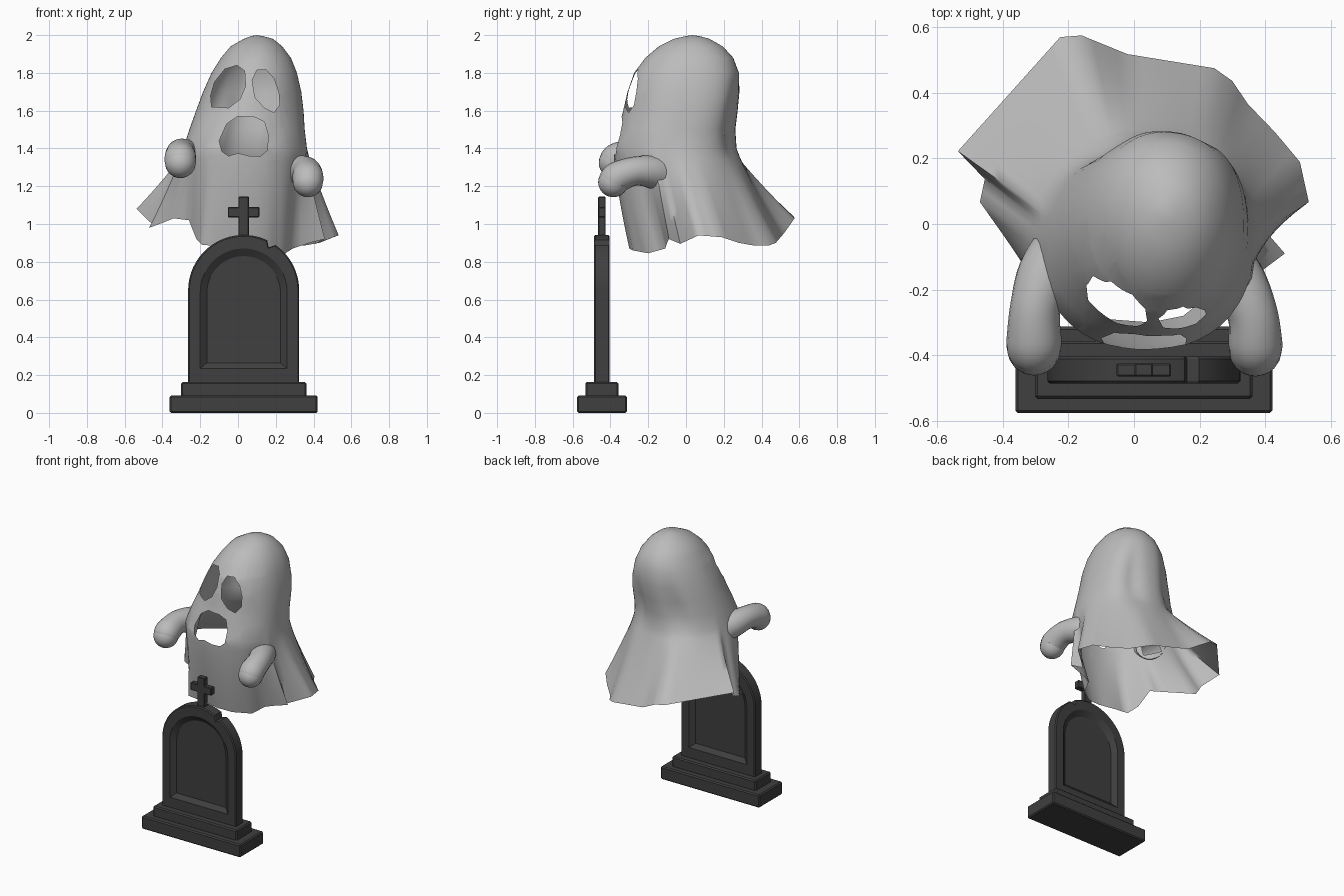
import bpy, bmesh, math
from mathutils import Vector
from mathutils.bvhtree import BVHTree

if "Cube" in bpy.data.objects:
    bpy.data.objects.remove(bpy.data.objects["Cube"])


def material(name, rgb):
    m = bpy.data.materials.new(name)
    m.diffuse_color = (*rgb, 1)
    m.use_nodes = True
    m.node_tree.nodes["Principled BSDF"].inputs["Base Color"].default_value = m.diffuse_color
    return m


SHEET = material("pale_sheet", (0.5, 0.5, 0.5))
STONE = material("dark_stone", (0.05, 0.05, 0.05))


def finish(bm, name, mat, smooth=None):
    me = bpy.data.meshes.new(name)
    bm.to_mesh(me)
    bm.free()
    ob = bpy.data.objects.new(name, me)
    bpy.context.collection.objects.link(ob)
    me.materials.append(mat)
    if smooth:
        bpy.ops.object.select_all(action='DESELECT')
        ob.select_set(True)
        bpy.context.view_layer.objects.active = ob
        bpy.ops.object.shade_smooth_by_angle(angle=math.radians(smooth))


def box(name, lo, hi, bevel):
    bm = bmesh.new()
    bmesh.ops.create_cube(bm, size=1)
    for v in bm.verts:
        v.co = Vector([(a + b) / 2 + c * (b - a) for a, b, c in zip(lo, hi, v.co)])
    bmesh.ops.bevel(bm, geom=bm.edges[:], offset=bevel, segments=1, affect='EDGES')
    finish(bm, name, STONE)


def bridge(bm, a, b):
    n = len(a)
    for i in range(n):
        j = (i + 1) % n
        bm.faces.new((a[i], a[j], b[j], b[i]))


# ---- gravestone: stepped plinth, arched slab, cross ----
SX, SY = 0.03, -0.445
box("plinth_bottom", (SX - .392, SY - .132, 0), (SX + .392, SY + .132, .092), .008)
box("plinth_top", (SX - .332, SY - .088, .085), (SX + .332, SY + .088, .163), .008)


def arch(bm, half, bottom, spring, y, notch=0):
    pts = [(-half, bottom), (half, bottom)]
    for i in range(37):
        r = half - (notch if i == 12 else 0)
        a = math.radians(i * 5)
        pts.append((r * math.cos(a), spring + r * math.sin(a)))
    return [bm.verts.new((SX + x, y, z)) for x, z in pts]


bm = bmesh.new()
sides = []
for s in (-1, 1):
    rim0 = arch(bm, .294, .15, .648, SY + s * .034, .03)
    rim1 = arch(bm, .287, .15, .648, SY + s * .041, .03)
    lip = arch(bm, .23, .235, .64, SY + s * .041)
    panel = arch(bm, .195, .265, .635, SY + s * .015)
    for a, b in ((rim0, rim1), (rim1, lip), (lip, panel)):
        bridge(bm, a, b)
    bm.faces.new(panel)
    sides.append(rim0)
bridge(bm, *sides)
bmesh.ops.recalc_face_normals(bm, faces=bm.faces[:])
finish(bm, "headstone", STONE, 25)

box("cross_upright", (SX - .028, SY - .02, .92), (SX + .028, SY + .02, 1.145), .004)
box("cross_bar", (SX - .083, SY - .0195, 1.035), (SX + .083, SY + .0195, 1.09), .004)

# ---- ghost sheet: oval sections above, blending to a ragged hem ----
# z, x min, x max, y min, y max, squareness of front and of back right
SECTIONS = [
    (1.995, .07, .13, 0, .07, 1, 1), (1.98, .03, .185, -.065, .125, 1, 1),
    (1.94, -.04, .235, -.145, .195, 1, .95), (1.88, -.09, .28, -.215, .25, 1, .9),
    (1.80, -.14, .312, -.275, .28, 1, .82), (1.70, -.185, .335, -.31, .283, 1, .78),
    (1.60, -.222, .347, -.333, .274, 1, .78), (1.50, -.258, .353, -.36, .262, .95, .82),
    (1.40, -.29, .365, -.385, .268, .9, .9)]
HEM = [
    (.05, -.30, .87), (.15, -.28, .86), (.25, -.20, .845), (.29, -.11, .87),
    (.378, -.10, .90), (.46, -.09, .92), (.408, -.03, .895), (.533, .067, .94),
    (.506, .189, .93), (.43, .28, .90), (.347, .366, .885), (.30, .436, .885),
    (.245, .475, .90), (-.02, .518, .95), (-.16, .575, 1.03), (-.225, .57, 1.04),
    (-.537, .222, 1.08), (-.455, .137, 1.0), (-.47, .067, .98), (-.39, -.046, 1.01),
    (-.34, -.12, 1.03), (-.26, -.15, 1.02), (-.22, -.22, .92), (-.19, -.29, .89),
    (-.08, -.29, .88)]
hem = []
for i, p in enumerate(HEM):
    p, q = Vector(p), Vector(HEM[(i + 1) % len(HEM)])
    n = max(1, round((q - p).length / .045))
    hem += [p.lerp(q, k / n) for k in range(n)]
angles = [math.atan2(p.y - .05, p.x - .03) for p in hem]


def oval(sec, a):
    z, x0, x1, y0, y1, front, back = sec
    c, s = math.cos(a), math.sin(a)
    e = front if s < 0 else back if c > 0 else 1
    c, s = math.copysign(abs(c) ** e, c), math.copysign(abs(s) ** e, s)
    return Vector(((x0 + x1) / 2 + (x1 - x0) / 2 * c,
                   (y0 + y1) / 2 + (y1 - y0) / 2 * s, z))


def dent(p, a):
    """Soft hollows of the cloth at the back of the neck."""
    for mid, depth in ((64, .03), (118, .025)):
        d = (math.degrees(a) - mid) / 13
        h = (p.z - 1.53) / .15
        p -= Vector((math.cos(a), math.sin(a), 0)) * depth * math.exp(-d * d - h * h)
    return p


bm = bmesh.new()
rings = [[bm.verts.new(dent(oval(s, a), a)) for a in angles] for s in SECTIONS]
STEPS = 9
for k in range(1, STEPS + 1):
    t = k / STEPS
    ring = []
    for a, h in zip(angles, hem):
        p = oval(SECTIONS[-1], a)
        q = p.lerp(h, t ** (1.4 if h.y < -.18 else 1.15))
        q.z = p.z + (h.z - p.z) * t
        ring.append(bm.verts.new(dent(q, a)))
    rings.append(ring)
for a, b in zip(rings, rings[1:]):
    bridge(bm, b, a)
tip = bm.verts.new((.1, .035, 2.0))
for i in range(len(hem)):
    bm.faces.new((rings[0][i], rings[0][(i + 1) % len(hem)], tip))
bm.normal_update()
cloth = BVHTree.FromBMesh(bm)

# eye and mouth openings cut through the front of the sheet
OPENINGS = [
    [(-.145, 1.68), (-.14, 1.62), (-.05, 1.615), (.01, 1.66), (.04, 1.73),
     (.035, 1.81), (-.005, 1.84), (-.07, 1.82), (-.125, 1.75)],
    [(.075, 1.76), (.09, 1.67), (.14, 1.615), (.19, 1.59), (.22, 1.63),
     (.215, 1.70), (.19, 1.77), (.15, 1.815), (.10, 1.815)],
    [(-.10, 1.44), (-.085, 1.385), (-.05, 1.36), (.0, 1.375), (.06, 1.36),
     (.12, 1.36), (.155, 1.39), (.16, 1.47), (.14, 1.54), (.09, 1.565),
     (.0, 1.57), (-.06, 1.53)]]
for poly in OPENINGS:
    edges = list(zip(poly, poly[1:] + poly[:1]))
    xs, zs = zip(*poly)

    def near(f, pad):
        c = f.calc_center_median()
        return (c.y < 0 and min(xs) - pad < c.x < max(xs) + pad
                and min(zs) - pad < c.z < max(zs) + pad)

    for (x0, z0), (x1, z1) in edges:
        faces = [f for f in bm.faces if near(f, .06)]
        geom = set(faces)
        for f in faces:
            geom.update(f.edges)
            geom.update(f.verts)
        bmesh.ops.bisect_plane(bm, geom=list(geom), dist=1e-5,
                               plane_co=(x0, 0, z0), plane_no=(z1 - z0, 0, x0 - x1))

    def inside(f):
        c = f.calc_center_median()
        hit = False
        for (x0, z0), (x1, z1) in edges:
            if (z0 > c.z) != (z1 > c.z) and c.x < x0 + (c.z - z0) * (x1 - x0) / (z1 - z0):
                hit = not hit
        return hit

    bmesh.ops.delete(bm, geom=[f for f in bm.faces if near(f, 0) and inside(f)],
                     context='FACES')
sheet = bm


# ---- arms: hollow sleeves reaching forward with drooping round hands ----
def arm(name, path):
    pts = [Vector(p) for p in path]          # x, y, z, radius
    pts = [pts[0]] + pts + [pts[-1]]
    line = []
    for p0, p1, p2, p3 in zip(pts, pts[1:], pts[2:], pts[3:]):
        for k in range(6):
            t = k / 6
            line.append(.5 * (2 * p1 + (p2 - p0) * t + (2 * p0 - 5 * p1 + 4 * p2 - p3) * t ** 2
                              + (3 * p1 - p0 - 3 * p2 + p3) * t ** 3))
    # open the sheet where the sleeve starts
    hole = [f for f in sheet.faces
            if any((f.calc_center_median() - p.to_3d()).length < .6 * p.w for p in line)]
    bmesh.ops.delete(sheet, geom=hole, context='FACES')
    end = pts[-1]
    aim = (end - pts[-3]).to_3d().normalized()
    for k in range(7):                       # rounded hand end
        a = math.radians(k * 14)
        c = end.to_3d() + aim * end.w * math.sin(a)
        line.append(Vector((*c, end.w * math.cos(a))))
    bm = bmesh.new()
    rows = []
    for i, p in enumerate(line):
        d = (line[min(i + 1, len(line) - 1)] - line[max(i - 1, 0)]).to_3d().normalized()
        u = d.cross(Vector((1, 0, 0))).normalized()
        w = d.cross(u)
        rows.append([bm.verts.new(p.to_3d() + p.w * (u * math.cos(b) + w * math.sin(b)))
                     for b in (math.tau * j / 20 for j in range(20))])
    for a, b in zip(rows, rows[1:]):
        bridge(bm, a, b)
    bm.faces.new(rows[-1])
    bmesh.ops.recalc_face_normals(bm, faces=bm.faces[:])
    hidden = []                              # sleeve parts inside the sheet
    for f in bm.faces:
        c = f.calc_center_median()
        loc, n, _, _ = cloth.find_nearest(c)
        if n.dot(loc - Vector((.04, 0, loc.z))) < 0:
            n = -n
        if (c - loc).dot(n) < -.02:
            hidden.append(f)
    bmesh.ops.delete(bm, geom=hidden, context='FACES')
    finish(bm, name, SHEET, 70)


arm("right_arm", [(.22, -.08, 1.25, .11), (.31, -.17, 1.275, .09), (.36, -.27, 1.28, .077),
                  (.37, -.36, 1.25, .082), (.37, -.385, 1.222, .08)])
arm("left_arm", [(-.16, -.03, 1.31, .11), (-.26, -.14, 1.355, .09), (-.30, -.25, 1.375, .077),
                 (-.305, -.355, 1.35, .084), (-.305, -.38, 1.325, .082)])
finish(sheet, "ghost_sheet", SHEET, 70)
